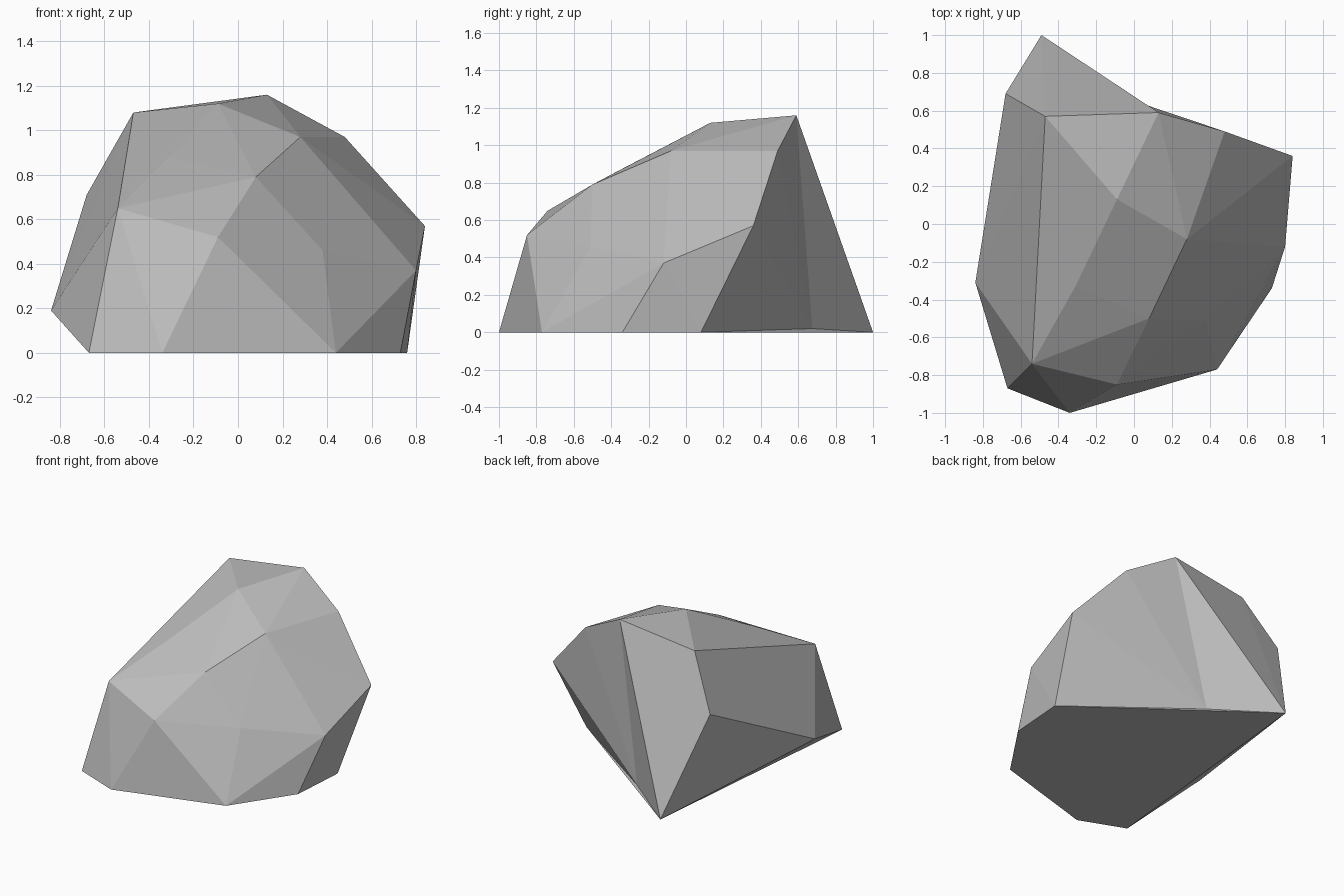
import bpy
import bmesh

cube = bpy.data.objects.get("Cube")
if cube:
    bpy.data.objects.remove(cube, do_unlink=True)

# Stone colour
stone = bpy.data.materials.new("grey_stone")
stone.use_nodes = True
grey = (0.5, 0.5, 0.5, 1)
stone.diffuse_color = grey
stone.node_tree.nodes["Principled BSDF"].inputs["Base Color"].default_value = grey

bm = bmesh.new()


def corners(*points):
    return [bm.verts.new(p) for p in points]


# Outline on the ground, from front to right side
corners((-.67, -.87, 0), (-.34, -1, 0), (.44, -.77, 0), (.73, -.34, 0))
# Chipped corners of the left, front and right flanks
corners((-.84, -.31, .19), (-.54, -.74, .65), (-.09, -.85, .52),
        (.38, -.51, .46), (.80, -.12, .37), (-.68, .69, .71))
# Sloping upper facets
corners((.08, -.50, .79), (-.31, -.33, .88), (.28, -.08, .97),
        (-.09, .13, 1.12), (-.47, .57, 1.08))
# Rim of the back face: tail, peak, shoulder, side, foot
rim = corners((-.49, 1, 0), (.13, .59, 1.16), (.48, .49, .97),
              (.84, .36, .57), (.76, .08, 0))

# Faceted body
bmesh.ops.convex_hull(bm, input=list(bm.verts))

# Hollow back: swap the flat back faces for a fan about an inset corner
flat = [f for f in bm.faces if all(v in rim for v in f.verts)]
bmesh.ops.delete(bm, geom=flat, context='FACES')
hollow = bm.verts.new((-.07, .675, .02))
for a, b in zip(rim, rim[1:] + rim[:1]):
    bm.faces.new((a, b, hollow))
bmesh.ops.delete(bm, geom=[e for e in bm.edges if not e.link_faces], context='EDGES')
bmesh.ops.recalc_face_normals(bm, faces=bm.faces)

mesh = bpy.data.meshes.new("boulder")
bm.to_mesh(mesh)
bm.free()
mesh.materials.append(stone)
boulder = bpy.data.objects.new("boulder", mesh)
bpy.context.collection.objects.link(boulder)
